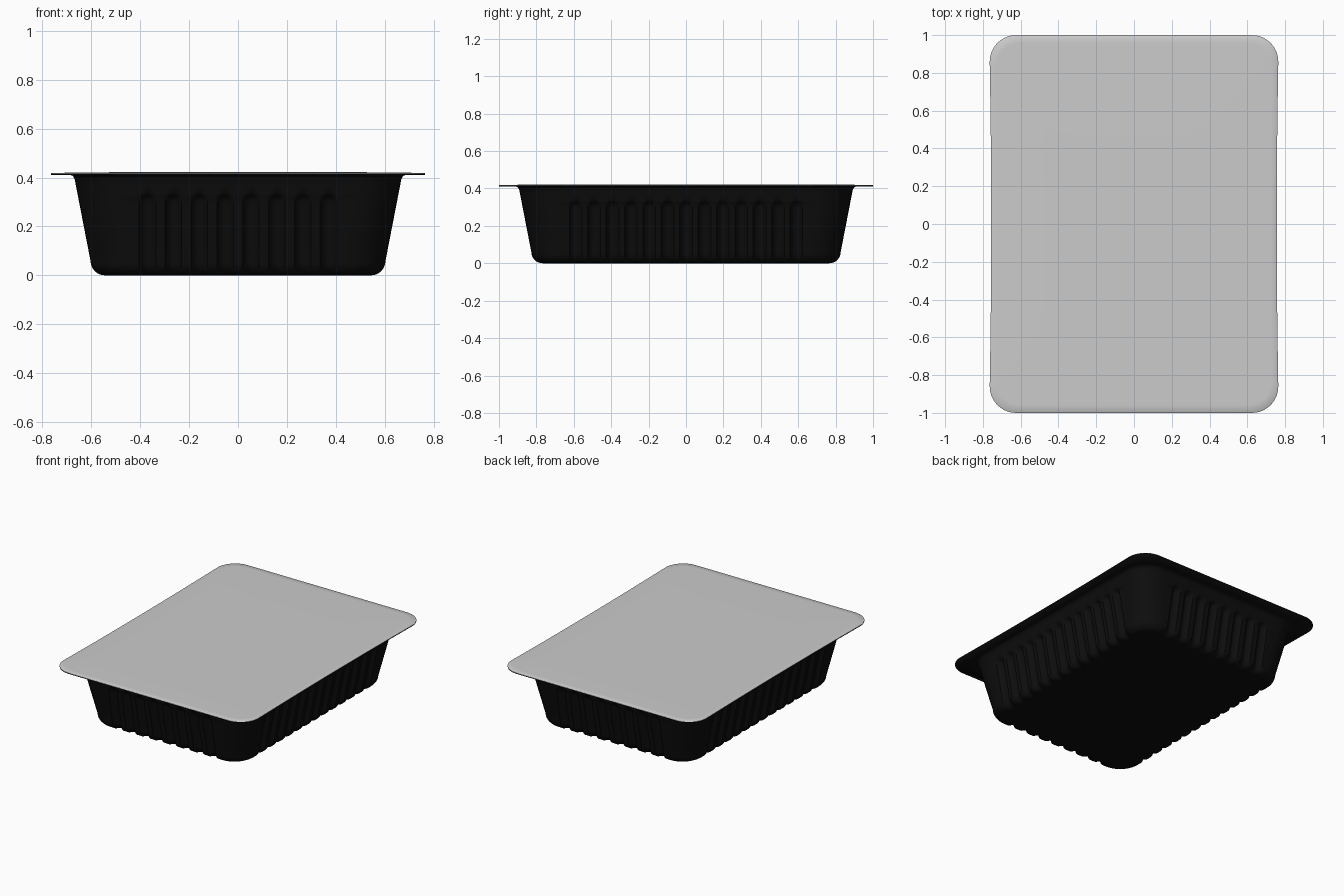
import bpy, bmesh, math

cube = bpy.data.objects.get("Cube")
if cube:
    bpy.data.objects.remove(cube, do_unlink=True)


def material(name, color):
    mat = bpy.data.materials.new(name)
    mat.use_nodes = True
    mat.diffuse_color = color
    bsdf = mat.node_tree.nodes["Principled BSDF"]
    bsdf.inputs["Base Color"].default_value = color
    bsdf.inputs["Roughness"].default_value = 0.6
    return mat


BLACK = material("black plastic", (0.004, 0.004, 0.004, 1))
GREY = material("light grey film", (0.6, 0.6, 0.6, 1))

WALL_X, WALL_Y = 0.668, 0.892      # half size of the wall just below the rim
RIM_X, RIM_Y, RIM_R = 0.764, 1.0, 0.14
RIB_HALF, RIB_DEPTH, RIB_TOP = 0.034, 0.028, 0.3
STEPS = 6
CORNER = 10


def centres(count, reach):
    return [-reach + 2 * reach * i / (count - 1) for i in range(count)]


RIBS_X, RIBS_Y = centres(8, 0.37), centres(13, 0.59)


def groove(u, z, ribs):
    """Inward depth of the round-topped ribs at place u along a wall."""
    dist = math.hypot(min(abs(u - c) for c in ribs), max(0, z - RIB_TOP))
    k = min(1, dist / RIB_HALF)
    return RIB_DEPTH * (1 - k * k) ** 0.8


def ring(hx, hy, r, z, ribbed=False):
    """Counter-clockwise rounded rectangle, sampled finely across each rib."""
    points = []
    for side in range(4):
        along, out, ribs = (hy, hx, RIBS_Y) if side % 2 == 0 else (hx, hy, RIBS_X)
        ca, sa = math.cos(side * math.pi / 2), math.sin(side * math.pi / 2)
        local = []
        for c in ribs:
            for i in range(STEPS + 1):
                u = c + RIB_HALF * (2 * i / STEPS - 1)
                local.append((out - (groove(u, z, ribs) if ribbed else 0), u))
        for i in range(CORNER + 1):
            a = math.pi / 2 * i / CORNER
            local.append((out - r + r * math.cos(a), along - r + r * math.sin(a)))
        points += [(p * ca - u * sa, p * sa + u * ca, z) for p, u in local]
    return points


def rim_ring(z, inset=0):
    """Outer rim outline, with its long sides drawn in slightly."""
    result = []
    for x, y, z in ring(RIM_X - inset, RIM_Y - inset, RIM_R - inset, z):
        if abs(x) > 0.7:
            x -= math.copysign(0.008 * max(0, 1 - (y / 0.86) ** 2), x)
        result.append((x, y, z))
    return result


def loft(name, rings, mat, cap_top):
    bm = bmesh.new()
    loops = [[bm.verts.new(p) for p in pts] for pts in rings]
    n = len(loops[0])
    for a, b in zip(loops, loops[1:]):
        for i in range(n):
            j = (i + 1) % n
            bm.faces.new((a[i], a[j], b[j], b[i]))
    bm.faces.new(loops[0][::-1])
    if cap_top:
        bm.faces.new(loops[-1])
    mesh = bpy.data.meshes.new(name)
    bm.to_mesh(mesh)
    bm.free()
    mesh.materials.append(mat)
    obj = bpy.data.objects.new(name, mesh)
    bpy.context.collection.objects.link(obj)
    bpy.ops.object.select_all(action="DESELECT")
    obj.select_set(True)
    bpy.context.view_layer.objects.active = obj
    bpy.ops.object.shade_smooth_by_angle(angle=math.radians(50))
    return obj


# Tray: flat base, rounded bottom edge, ribbed sloping wall, turned-out rim
SLOPE, FILLET, WALL_R = 0.065, 0.06, 0.17
profile = [(SLOPE + FILLET + 0.02, 0, WALL_R - FILLET - 0.02)]
for i in range(8):
    a = math.pi / 2 * (1 - i / 7)
    d = FILLET * (1 - math.cos(a))
    profile.append((SLOPE + d, FILLET * (1 - math.sin(a)), WALL_R - d))
for z in (0.12, 0.2, 0.27, 0.3, 0.31, 0.318, 0.325, 0.33, 0.335, 0.37, 0.392):
    profile.append((SLOPE * (0.395 - z) / (0.395 - FILLET), z, WALL_R))
profile += [(-0.004, 0.402, WALL_R), (-0.01, 0.408, WALL_R), (-0.02, 0.411, WALL_R)]
rings = [ring(WALL_X - d, WALL_Y - d, r, z, ribbed=True) for d, z, r in profile]
rings.append(rim_ring(0.411))
tray = loft("tray", rings, BLACK, cap_top=False)
shell = tray.modifiers.new("wall thickness", "SOLIDIFY")
shell.thickness = 0.004
shell.offset = -1

# Sealing film: thin sheet over the rim with a very slight dome
rings = [rim_ring(0.415), rim_ring(0.417), rim_ring(0.4185, 0.002)]
edge = rim_ring(0, 0.002)
for s in (0.96, 0.9, 0.8, 0.65, 0.45, 0.2):
    height = 0.4185 + 0.004 * (1 - s ** 4)
    rings.append([(x * s, y * s, height) for x, y, z in edge])
loft("lid_film", rings, GREY, cap_top=True)
